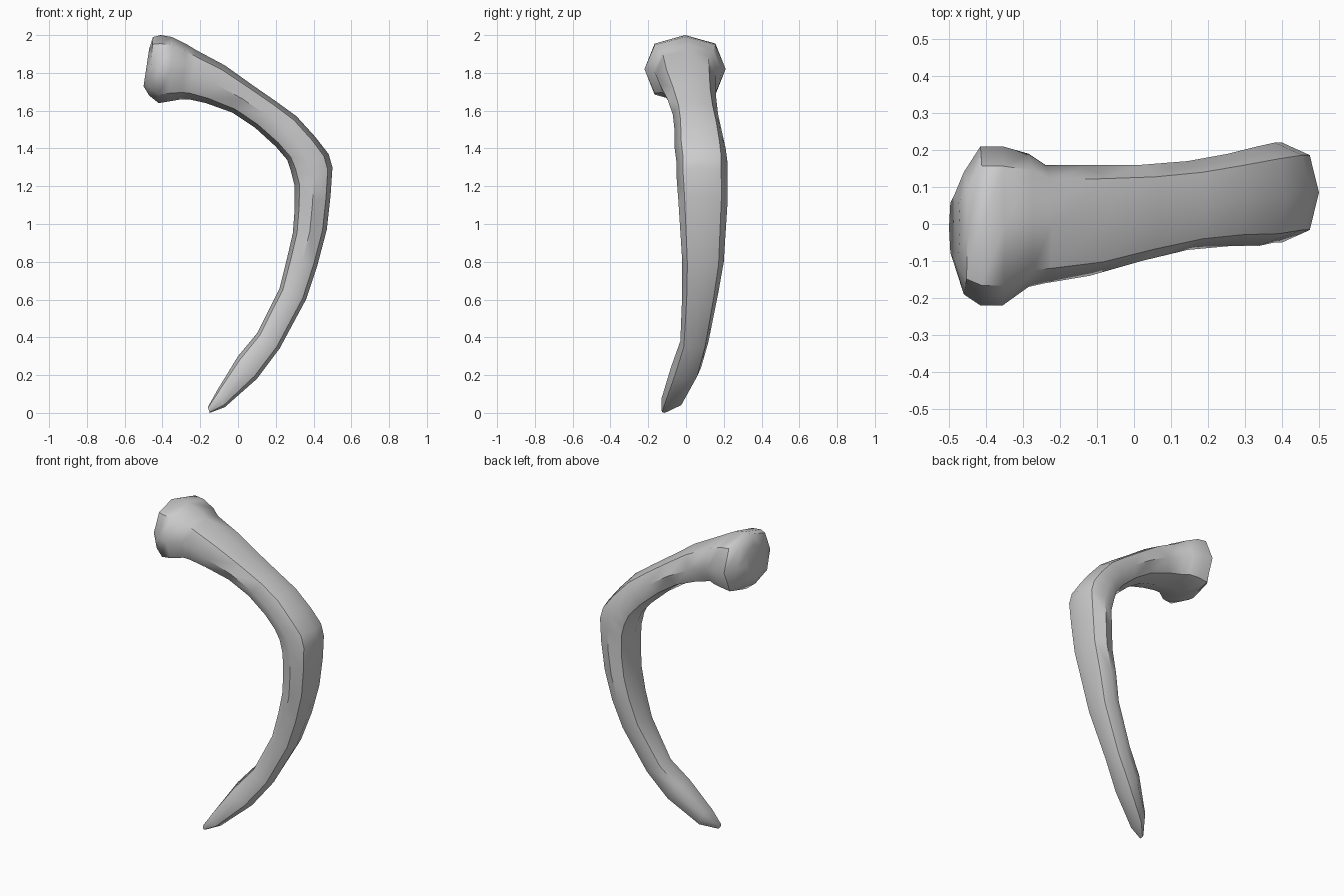
import bpy
import bmesh
import math
from mathutils import Vector

cube = bpy.data.objects.get("Cube")
if cube:
    bpy.data.objects.remove(cube, do_unlink=True)


def make_material(name, colour):
    material = bpy.data.materials.new(name)
    material.use_nodes = True
    material.diffuse_color = colour
    material.node_tree.nodes["Principled BSDF"].inputs["Base Color"].default_value = colour
    return material


def cross_section(outer, inner, front, back, sides, fullness):
    """Ring of points spanning outer to inner edge and front to back ridge."""
    outer_edge = Vector((outer[0], 0, outer[1]))
    inner_edge = Vector((inner[0], 0, inner[1]))
    middle = (outer_edge + inner_edge) / 2
    half_thickness = (outer_edge - inner_edge) / 2
    middle.y = (front + back) / 2
    half_depth = Vector((0, (back - front) / 2, 0))
    ring = []
    for step in range(sides):
        angle = math.tau * step / sides
        across, deep = math.cos(angle), math.sin(angle)
        # Corners between the ridges are pushed out for a fuller section
        is_corner = abs(across * deep) > 0.1
        push = fullness if is_corner else 1
        ring.append(middle + half_thickness * across * push + half_depth * deep * push)
    return ring


def loft(name, sections, sides, fullness, material, sharp_angle):
    """Skin a closed tube through all cross-sections."""
    bm = bmesh.new()
    rings = []
    for section in sections:
        points = cross_section(*section, sides, fullness)
        rings.append([bm.verts.new(point) for point in points])
    for ring, following in zip(rings, rings[1:]):
        for i in range(sides):
            j = (i + 1) % sides
            bm.faces.new((ring[i], ring[j], following[j], following[i]))
    for end in (rings[0], rings[-1]):
        bm.faces.new(end)
    bmesh.ops.recalc_face_normals(bm, faces=bm.faces)
    mesh = bpy.data.meshes.new(name)
    bm.to_mesh(mesh)
    bm.free()
    obj = bpy.data.objects.new(name, mesh)
    bpy.context.collection.objects.link(obj)
    mesh.materials.append(material)
    bpy.ops.object.select_all(action="DESELECT")
    obj.select_set(True)
    bpy.context.view_layer.objects.active = obj
    bpy.ops.object.shade_smooth_by_angle(angle=math.radians(sharp_angle))
    return obj


# Each section: outer edge (x, z), inner edge (x, z), front y, back y
knob = [
    ((-.47, 1.93), (-.5, 1.73), -.1, .08),
    ((-.45, 1.99), (-.47, 1.68), -.19, .14),
    ((-.41, 2), (-.42, 1.64), -.22, .21),
    ((-.35, 1.99), (-.36, 1.65), -.22, .21),
    ((-.27, 1.95), (-.3, 1.66), -.17, .19),
]
upper_arm = [
    ((-.22, 1.92), (-.26, 1.66), -.16, .16),
    ((-.07, 1.84), (-.17, 1.64), -.14, .16),
    ((.07, 1.74), (-.03, 1.59), -.1, .16),
    ((.2, 1.65), (.09, 1.51), -.07, .17),
    ((.31, 1.57), (.2, 1.41), -.06, .19),
]
elbow = [
    ((.41, 1.46), (.26, 1.34), -.06, .21),
    ((.48, 1.37), (.28, 1.28), -.05, .22),
    ((.5, 1.3), (.3, 1.2), -.05, .22),
]
lower_arm = [
    ((.49, 1.15), (.3, 1.08), -.04, .22),
    ((.47, .97), (.29, .95), -.03, .21),
    ((.42, .78), (.26, .82), -.02, .2),
    ((.36, .6), (.22, .66), -.02, .17),
    ((.22, .34), (.1, .42), -.03, .12),
    ((.1, .18), (0, .3), -.08, .08),
    ((-.07, .03), (-.11, .12), -.13, -.01),
    ((-.15, 0), (-.16, .03), -.13, -.1),
]

# Curved rib with a flared joint at its upper end
bone_grey = make_material("bone grey", (.6, .6, .6, 1))
loft("rib_bone", knob + upper_arm + elbow + lower_arm,
     sides=8, fullness=1.06, material=bone_grey, sharp_angle=48)
